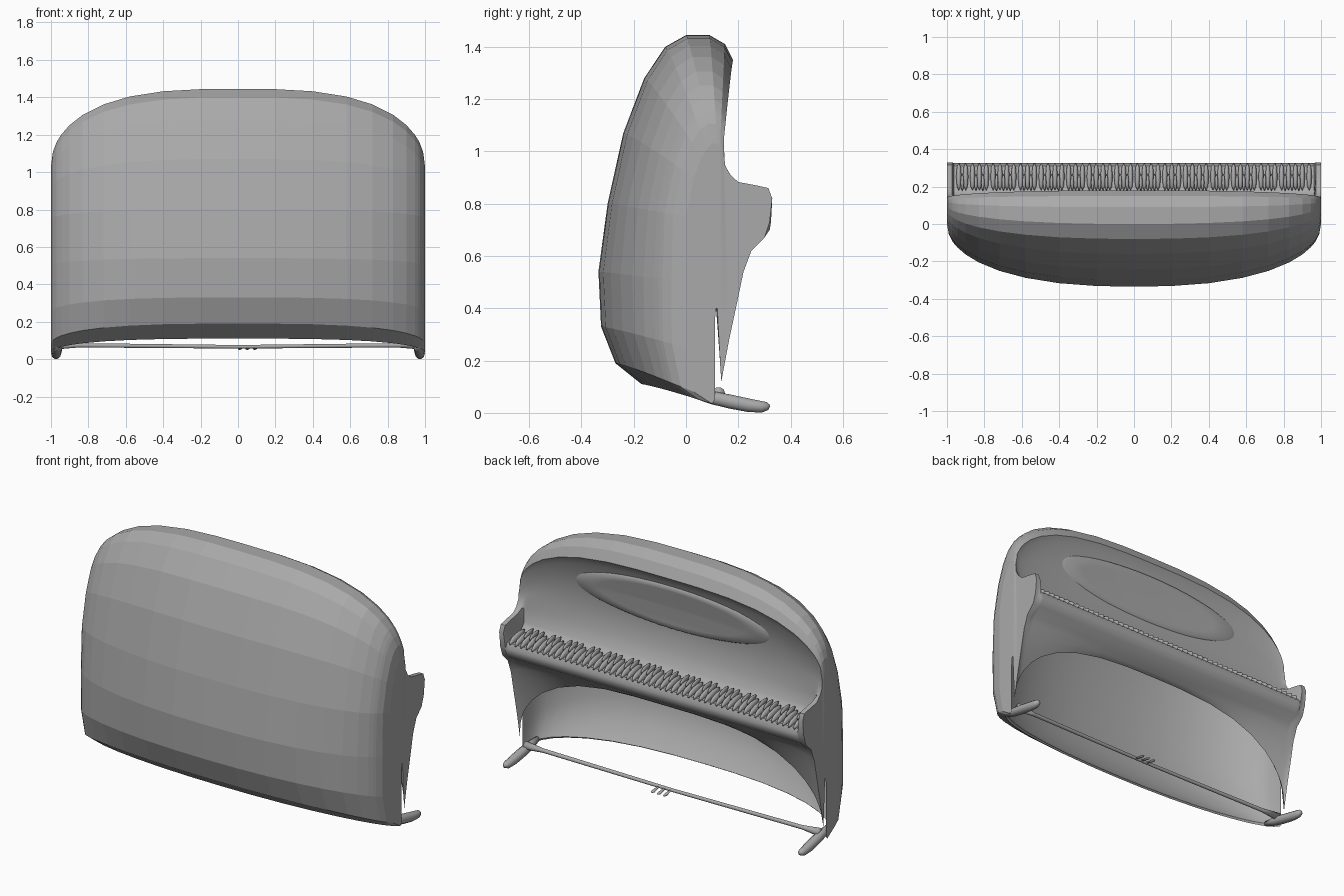
import bpy, bmesh, math
from mathutils import Vector, Matrix
from mathutils.bvhtree import BVHTree

if "Cube" in bpy.data.objects:
    bpy.data.objects.remove(bpy.data.objects["Cube"])

grey = bpy.data.materials.new("plain grey")
grey.use_nodes = True
grey.diffuse_color = (0.4, 0.4, 0.4, 1)
grey.node_tree.nodes["Principled BSDF"].inputs["Base Color"].default_value = (0.4, 0.4, 0.4, 1)


def finish(name, bm):
    bmesh.ops.recalc_face_normals(bm, faces=bm.faces)
    mesh = bpy.data.meshes.new(name)
    for f in bm.faces:
        f.smooth = True
    bm.to_mesh(mesh)
    bm.free()
    mesh.materials.append(grey)
    ob = bpy.data.objects.new(name, mesh)
    bpy.context.collection.objects.link(ob)
    return ob


def bridge(bm, rings):
    """Skin a list of equal closed rings of vertices."""
    for a, b in zip(rings, rings[1:]):
        for k in range(len(a)):
            n = (k + 1) % len(a)
            bm.faces.new((a[k], a[n], b[n], b[k]))


def rod(name, points, radii, thickness=1.0):
    """Tapered round rod along a path; thickness squashes it in z."""
    bm = bmesh.new()
    rings = []
    for i, p in enumerate(points):
        d = Vector(points[min(i + 1, len(points) - 1)]) - Vector(points[max(i - 1, 0)])
        u = d.cross(Vector((0, 0, 1))).normalized()
        v = u.cross(d).normalized() * thickness
        angles = [math.tau * k / 10 for k in range(10)]
        rings.append([bm.verts.new(Vector(p) + radii[i] * (u * math.cos(a) + v * math.sin(a)))
                      for a in angles])
    bridge(bm, rings)
    bm.faces.new(rings[0])
    bm.faces.new(rings[-1])
    return finish(name, bm)


# Cross-sections (y, z): middle of the case and its flat end
front_mid = [(-.17, .11), (-.27, .19), (-.325, .33), (-.335, .54), (-.30, .8), (-.24, 1.07),
             (-.16, 1.28), (-.08, 1.4), (0, 1.445), (.09, 1.445), (.15, 1.41), (.18, 1.35)]
front_end = [(.1, .035), (.03, .08), (0, .25), (0, .5), (0, .75), (.03, .9),
             (.06, .98), (.08, 1.01), (.1, 1.03), (.12, 1.03), (.13, 1.02), (.14, 1.0)]
panel_mid = [(.145, 1.3), (.115, 1.15), (.1, 1.03), (.115, .89)]
panel_end = [(.145, .99), (.147, .97), (.15, .945), (.17, .91)]
shelf_mid = [(.15, .82), (.175, .785), (.31, .76), (.325, .73), (.32, .70), (.30, .67), (.25, .63)]
shelf_end = [(.2, .883), (.27, .87), (.315, .86), (.33, .82), (.32, .73), (.30, .67), (.25, .62)]
# Arched edge of the knee opening, then the hollow inside the shell
arch_mid = [(.235, .62), (.215, .608), (.2, .6), (.185, .6)]
arch_end = [(.22, .54), (.195, .42), (.165, .28), (.135, .12)]
cave_mid = [(.09, .72), (.06, .92), (-.04, 1.12), (-.15, 1.14), (-.205, 1.05), (-.265, .8),
            (-.30, .54), (-.29, .34), (-.245, .21), (-.16, .117)]
cave_end = [(.13, .2), (.125, .3), (.12, .4), (.115, .4), (.11, .35), (.11, .3),
            (.11, .24), (.11, .18), (.11, .1), (.11, .05)]


def bulge(x, power):
    return 1 - max(0, 1 - abs(x) ** power) ** 0.48


def section(x):
    ty, tz = bulge(x, 2.4), bulge(x, 3)
    cheek = 1 if abs(x) > .965 else 0
    out = []
    for mid, end, a, b in ((front_mid, front_end, ty, tz), (panel_mid, panel_end, ty, tz),
                           (shelf_mid, shelf_end, cheek, cheek), (arch_mid, arch_end, tz, tz),
                           (cave_mid, cave_end, ty, tz)):
        out += [Vector((x, p[0] + (q[0] - p[0]) * a, p[1] + (q[1] - p[1]) * b))
                for p, q in zip(mid, end)]
    return out


# Case: one loft from end to end
half = [.2, .4, .58, .72, .83, .9, .945, .962, .972, .99, 1.0]
stations = [-x for x in reversed(half)] + [0] + half
bm = bmesh.new()
loops = [[bm.verts.new(p) for p in section(x)] for x in stations]
count = len(loops[0])
bridge(bm, loops)
ends = [bm.faces.new(loops[0]), bm.faces.new(loops[-1])]
bmesh.ops.triangulate(bm, faces=ends)
bmesh.ops.recalc_face_normals(bm, faces=bm.faces)
for edge in bm.edges:
    edge.smooth = edge.calc_face_angle(0) < math.radians(48)
tree = BVHTree.FromBMesh(bm)
case = finish("case", bm)
# Keep the outer shell faceted; soften the hollow back
for f in case.data.polygons:
    f.use_smooth = all((v % count) >= len(front_mid) - 2 for v in f.vertices)

# Oval music panel laid on the upper back
bm = bmesh.new()
rings = []
for r in (0.03, .25, .5, .75, .95, 1.0):
    ring = []
    for k in range(40):
        a = math.tau * k / 40
        x, z = .65 * r * math.cos(a), 1.15 + .14 * r * math.sin(a)
        hit = tree.ray_cast(Vector((x, 2, z)), Vector((0, -1, 0)))[0]
        lift = -.004 if r == 1.0 else .007
        ring.append(bm.verts.new((x, hit.y + lift, z)))
    rings.append(ring)
bm.faces.new(rings[0])
bridge(bm, rings)
finish("music_panel", bm)


# Keys: long rounded ones, with short raised ones between them
def key_row(name, xs, centre, size):
    bm = bmesh.new()
    for x in xs:
        m = (Matrix.Translation((x, *centre)) @ Matrix.Rotation(-.2, 4, 'X')
             @ Matrix.Diagonal((*size, 1)))
        bmesh.ops.create_uvsphere(bm, u_segments=8, v_segments=8, radius=1, matrix=m)
    finish(name, bm)


pitch = 1.91 / 52
long_x = [-.955 + pitch * (i + .5) for i in range(52)]
short_x = [x + pitch / 2 for i, x in enumerate(long_x[:-1]) if i % 7 not in (1, 4)]
key_row("long_keys", long_x, (.253, .776), (.0145, .076, .024))
key_row("short_keys", short_x, (.222, .8), (.009, .047, .018))

# Feet sweeping backwards from the lower corners
foot = [(.965, .02, .075), (.967, .1, .058), (.97, .17, .043), (.972, .24, .029),
        (.973, .29, .023), (.973, .312, .026), (.973, .32, .029)]
for side, label in ((1, "left"), (-1, "right")):
    rod(label + "_foot", [(side * x, y, z) for x, y, z in foot],
        [.015, .026, .028, .027, .023, .016, .005])

# Thin rail between the feet, and three pedals on it
rail = [(-.97, .125, .075), (-.85, .125, .074), (0, .125, .066), (.85, .125, .074), (.97, .125, .075)]
rod("pedal_rail", rail, [.024, .012, .01, .012, .024])
for i in range(3):
    x = .01 + .04 * i
    rod(f"pedal_{i + 1}", [(x, .12, .066), (x, .15, .062), (x, .18, .056), (x, .195, .055)],
        [.006, .008, .011, .004], .6)
